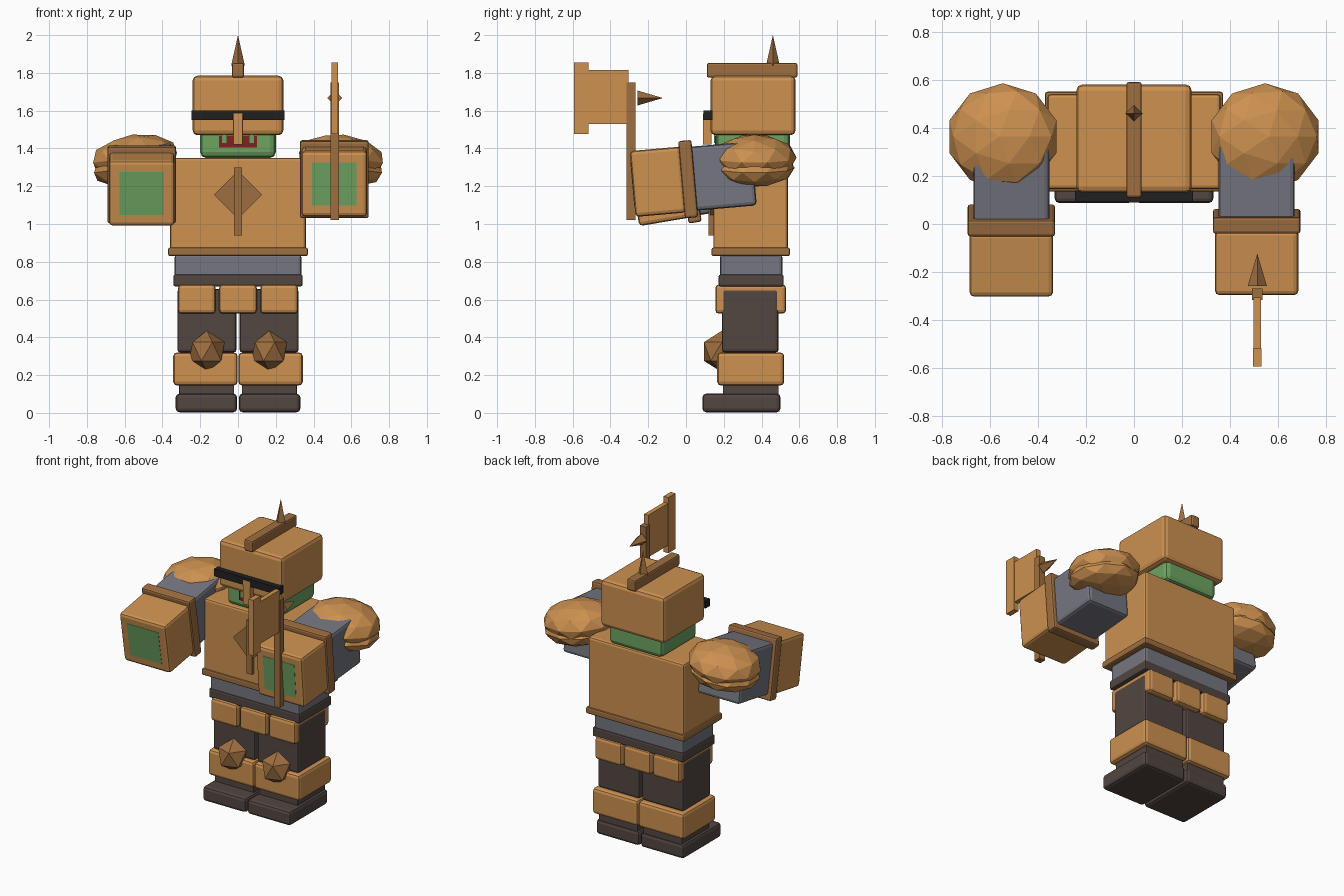
import bpy, bmesh, math
from mathutils import Matrix, Vector

if "Cube" in bpy.data.objects:
    bpy.data.objects.remove(bpy.data.objects["Cube"], do_unlink=True)


def material(name, rgb):
    lin = [((c / 255 + 0.055) / 1.055) ** 2.4 for c in rgb]
    m = bpy.data.materials.new(name)
    m.use_nodes = True
    m.diffuse_color = (*lin, 1)
    m.node_tree.nodes["Principled BSDF"].inputs["Base Color"].default_value = (*lin, 1)
    return m


ORANGE = material("copper armour", (205, 145, 80))
BROWN = material("dark copper trim", (158, 110, 64))
LEATHER = material("dark leather", (82, 70, 65))
CLOTH = material("grey cloth", (117, 118, 128))
GREEN = material("green skin", (110, 164, 97))
BLACK = material("black visor", (32, 32, 32))
RED = material("dark red mouth", (128, 32, 34))


def finish(name, bm, mat, matrix=None):
    if matrix:
        bm.transform(matrix)
    bmesh.ops.recalc_face_normals(bm, faces=bm.faces)
    mesh = bpy.data.meshes.new(name)
    bm.to_mesh(mesh)
    bm.free()
    mesh.materials.append(mat)
    ob = bpy.data.objects.new(name, mesh)
    bpy.context.collection.objects.link(ob)
    return ob


def box(name, mat, x, y, z, bevel=0.015, matrix=None):
    """Bevelled box from its (min, max) range on each axis."""
    bm = bmesh.new()
    bmesh.ops.create_cube(bm, size=1)
    for v in bm.verts:
        v.co = Vector([(r[0] + r[1]) / 2 + c * (r[1] - r[0]) for r, c in zip((x, y, z), v.co)])
    if bevel:
        bmesh.ops.bevel(bm, geom=bm.edges[:], offset=bevel, segments=2,
                        profile=0.5, affect='EDGES')
    return finish(name, bm, mat, matrix)


def pyramid(name, mat, base, radius, height, turn=None):
    """Four-sided spike, rising from its base."""
    bm = bmesh.new()
    bmesh.ops.create_cone(bm, cap_ends=True, segments=4, radius1=radius, radius2=0,
                          depth=height, matrix=Matrix.Translation((0, 0, height / 2)))
    return finish(name, bm, mat, Matrix.Translation(base) @ (turn or Matrix()))


def ball(name, mat, center, scale, detail, turn=None):
    bm = bmesh.new()
    bmesh.ops.create_icosphere(bm, subdivisions=detail, radius=1)
    return finish(name, bm, mat, Matrix.Translation(center) @ (turn or Matrix())
                  @ Matrix.Diagonal((*scale, 1)))


def span(side, a, b):
    return tuple(sorted((side * a, side * b)))


# Torso and belt
box("torso", ORANGE, (-.36, .36), (.145, .54), (.86, 1.35))
box("torso_rim", BROWN, (-.37, .37), (.135, .55), (.83, .875), .01)
box("waist", CLOTH, (-.335, .335), (.18, .51), (.71, .84))
box("belt", LEATHER, (-.342, .342), (.173, .517), (.67, .733), .01)
for i, name in enumerate(("right", "middle", "left")):
    cx = (i - 1) * .218
    box(name + "_hip_plate", ORANGE, (cx - .1, cx + .1), (.155, .53), (.525, .68), .02)

# Chest emblem
box("emblem_bar", BROWN, (-.02, .02), (.12, .16), (.94, 1.3), 0)
diamond = Matrix.Translation((0, .14, 1.155)) @ Matrix.Rotation(math.pi / 4, 4, 'Y')
box("emblem_diamond", BROWN, (-.09, .09), (-.012, .012), (-.09, .09), 0, diamond)

# Head and helmet
box("head", GREEN, (-.2, .2), (.16, .55), (1.35, 1.52), .03)
box("mouth", RED, (-.1, .1), (.153, .162), (1.405, 1.465), 0)
box("helmet", ORANGE, (-.24, .24), (.13, .58), (1.47, 1.785), .025)
box("visor", BLACK, (-.245, .245), (.093, .14), (1.55, 1.6), 0)
box("nose_guard", ORANGE, (-.026, .026), (.09, .135), (1.42, 1.585), .004)
box("helmet_ridge", BROWN, (-.032, .032), (.11, .59), (1.775, 1.852), .01)
pyramid("helmet_spike", BROWN, (0, .46, 1.84), .036, .16)

for side, name, tilt in ((1, "left", 5), (-1, "right", 9.5)):
    # Legs
    box(name + "_leg", LEATHER, span(side, .008, .321), (.19, .49), (.32, .655))
    box(name + "_knee_guard", ORANGE, span(side, .002, .343), (.165, .52), (.145, .32), .02)
    ball(name + "_knee_spike", BROWN, (side * .165, .19, .325), (.105, .112, .11), 1)
    box(name + "_ankle", LEATHER, span(side, .02, .312), (.195, .49), (.08, .16), .005)
    box(name + "_foot", LEATHER, span(side, .005, .33), (.087, .5), (.003, .102), .02)
    box(name + "_tusk", GREEN, span(side, .06, .085), (.148, .158), (1.43, 1.475), 0)

    # Arm, pointing forward and dropping slightly from the shoulder
    frame = (Matrix.Translation((side * .51, .36, 1.268))
             @ Matrix.Rotation(math.radians(tilt), 4, 'X'))
    box(name + "_sleeve", CLOTH, (-.158, .158), (-.36, 0), (-.17, .17), .02, frame)
    box(name + "_cuff", BROWN, (-.182, .182), (-.385, -.315), (-.205, .205), .012, frame)
    box(name + "_gauntlet", ORANGE, (-.174, .174), (-.645, -.375), (-.175, .175), .02, frame)
    box(name + "_palm", GREEN, (-.118, .118), (-.647, -.64), (-.115, .115), 0, frame)

    # Shoulder dome with a narrower cap underneath
    lean = Matrix.Rotation(side * math.radians(7), 4, 'Y')
    ball(name + "_shoulder_dome", ORANGE, (side * .545, .363, 1.352),
         (.235, .222, .122), 2, lean)
    ball(name + "_shoulder_under", ORANGE, (side * .547, .363, 1.298),
         (.228, .212, .1), 2, lean)

# Axe in the left hand
box("axe_shaft", BROWN, (.49, .535), (-.315, -.268), (1.02, 1.75), 0)
box("axe_blade", ORANGE, (.497, .528), (-.53, -.305), (1.53, 1.815), 0)
box("axe_edge", ORANGE, (.495, .53), (-.593, -.517), (1.477, 1.855), 0)
pyramid("axe_back_spike", BROWN, (.5125, -.258, 1.667), .04, .135,
        Matrix.Rotation(-math.pi / 2, 4, 'X'))
